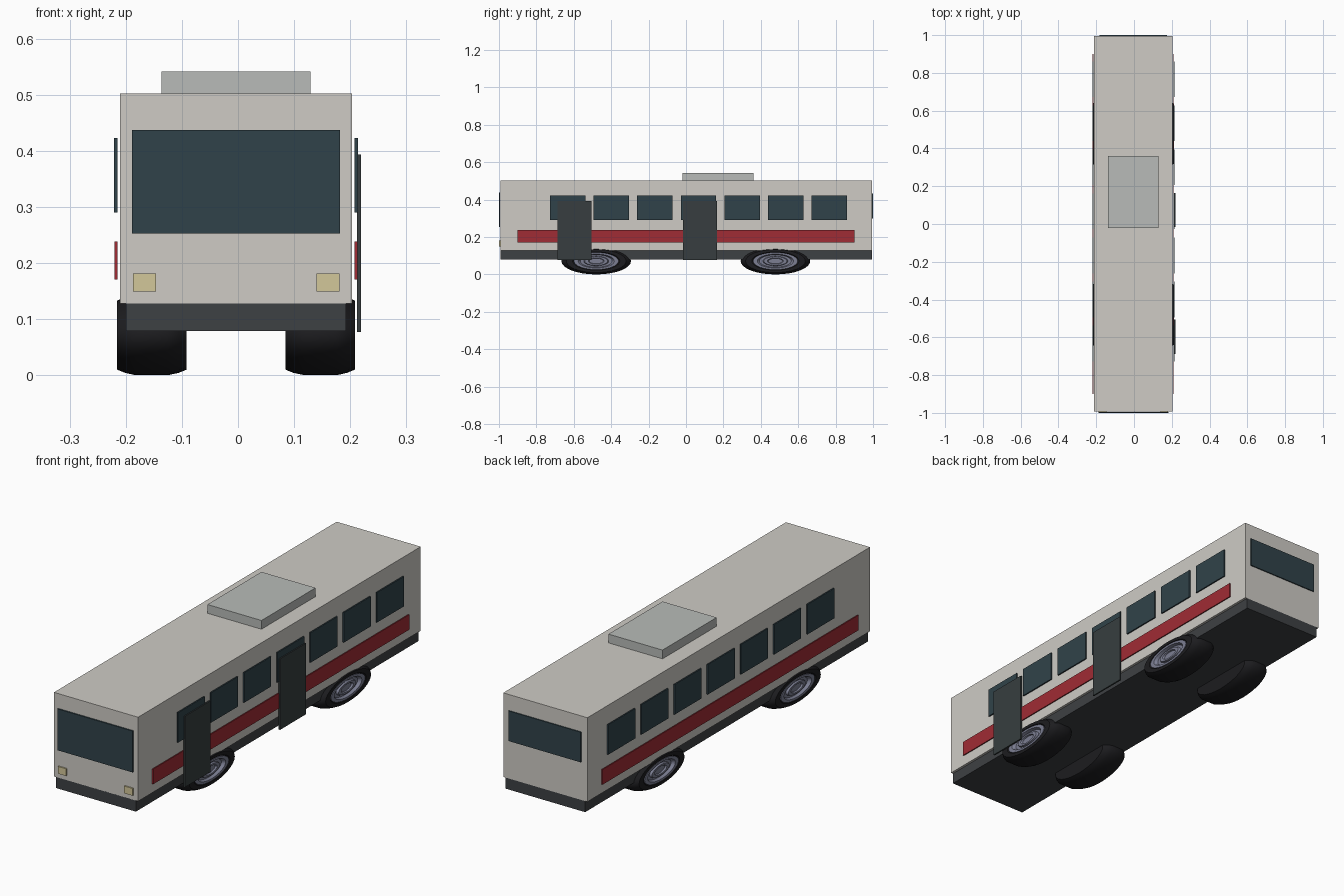
import bpy, bmesh, math
from mathutils import Vector

if "Cube" in bpy.data.objects:
    bpy.data.objects.remove(bpy.data.objects["Cube"])

CX = -0.0035  # centre line of the coach body


def material(name, r, g, b):
    m = bpy.data.materials.new(name)
    m.diffuse_color = (r, g, b, 1)
    m.use_nodes = True
    m.node_tree.nodes["Principled BSDF"].inputs["Base Color"].default_value = m.diffuse_color
    return m


PAINT = material("cream_paint", 0.62, 0.60, 0.56)
RED = material("red_stripe", 0.35, 0.025, 0.035)
GLASS = material("dark_glass", 0.03, 0.055, 0.068)
DOOR = material("door_grey", 0.038, 0.048, 0.05)
SKIRT = material("skirt_grey", 0.048, 0.052, 0.057)
TYRE = material("tyre_black", 0.012, 0.012, 0.014)
RIM = material("rim_metal", 0.2, 0.21, 0.29)
LAMP = material("lamp_yellow", 0.65, 0.57, 0.32)
ROOF = material("roof_unit_grey", 0.48, 0.50, 0.48)


def finish(name, bm, mat):
    bmesh.ops.recalc_face_normals(bm, faces=bm.faces)
    me = bpy.data.meshes.new(name)
    bm.to_mesh(me)
    bm.free()
    me.materials.append(mat)
    ob = bpy.data.objects.new(name, me)
    bpy.context.collection.objects.link(ob)
    return ob


def box(name, mat, x, y, z):
    """Box from (min, max) ranges; x is measured from the body centre line."""
    bm = bmesh.new()
    bmesh.ops.create_cube(bm, size=1)
    for v in bm.verts:
        v.co = [(a + b) / 2 + c * (b - a) for c, (a, b) in zip(v.co, (x, y, z))]
        v.co.x += CX
    return finish(name, bm, mat)


def lathe(name, mat, profile, side, y, ry, rz):
    """Spin an (x, radius) profile around x, flattened to an ellipse."""
    bm = bmesh.new()
    vs = [bm.verts.new((px * side, 0, r)) for px, r in profile]
    edges = [bm.edges.new(p) for p in zip(vs, vs[1:])]
    bmesh.ops.spin(bm, geom=vs + edges, cent=(0, 0, 0), axis=(1, 0, 0),
                   angle=math.tau, steps=32)
    bmesh.ops.remove_doubles(bm, verts=bm.verts, dist=1e-4)
    for v in bm.verts:
        v.co = Vector((v.co.x + CX, v.co.y * ry + y, v.co.z * rz + rz))
    ob = finish(name, bm, mat)
    bpy.ops.object.select_all(action='DESELECT')
    ob.select_set(True)
    bpy.context.view_layer.objects.active = ob
    bpy.ops.object.shade_smooth_by_angle(angle=math.radians(35))
    return ob


# Body shell, lower skirt and roof unit
box("body", PAINT, (-0.207, 0.207), (-0.993, 0.994), (0.128, 0.502))
box("skirt", SKIRT, (-0.196, 0.196), (-0.993, 0.994), (0.079, 0.130))
box("roof_unit", ROOF, (-0.133, 0.133), (-0.02, 0.36), (0.500, 0.541))

# Front and rear glass
box("windscreen", GLASS, (-0.185, 0.185), (-1.0, -0.994), (0.253, 0.437))
box("rear_window", GLASS, (-0.178, 0.178), (0.995, 1.0), (0.298, 0.432))

# Parts repeated on both sides
TYRE_PROFILE = [(0.088, 0.0), (0.088, 0.86), (0.102, 0.94), (0.122, 1.0),
                (0.179, 1.0), (0.198, 0.94), (0.212, 0.86), (0.212, 0.68),
                (0.204, 0.62), (0.190, 0.60), (0.190, 0.0)]
RIM_PROFILE = [(0.188, 0.64), (0.211, 0.64), (0.211, 0.52), (0.198, 0.46),
               (0.198, 0.36), (0.207, 0.33), (0.207, 0.23), (0.200, 0.20),
               (0.200, 0.0)]
for side, label in ((-1, "left"), (1, "right")):
    def span(a, b):
        return tuple(sorted((a * side, b * side)))

    box(f"{label}_stripe", RED, span(0.2115, 0.2165), (-0.90, 0.90), (0.171, 0.238))
    box(f"{label}_headlight", LAMP, span(0.143, 0.184), (-0.999, -0.99), (0.149, 0.181))
    for i in range(7):
        c = -0.633 + 0.2333 * i
        box(f"{label}_window_{i + 1}", GLASS, span(0.2115, 0.2175),
            (c - 0.0945, c + 0.0945), (0.290, 0.423))
    for end, y in (("front", -0.480), ("rear", 0.478)):
        lathe(f"{label}_{end}_tyre", TYRE, TYRE_PROFILE, side, y, 0.186, 0.0715)
        lathe(f"{label}_{end}_rim", RIM, RIM_PROFILE, side, y, 0.186, 0.0715)

# Two doors on the right side only
for name, y in (("front_door", (-0.687, -0.505)), ("middle_door", (-0.017, 0.165))):
    box(name, DOOR, (0.2155, 0.2225), y, (0.077, 0.393))

# Rims share the tyre axle height
for ob in bpy.data.objects:
    ob.select_set(False)
